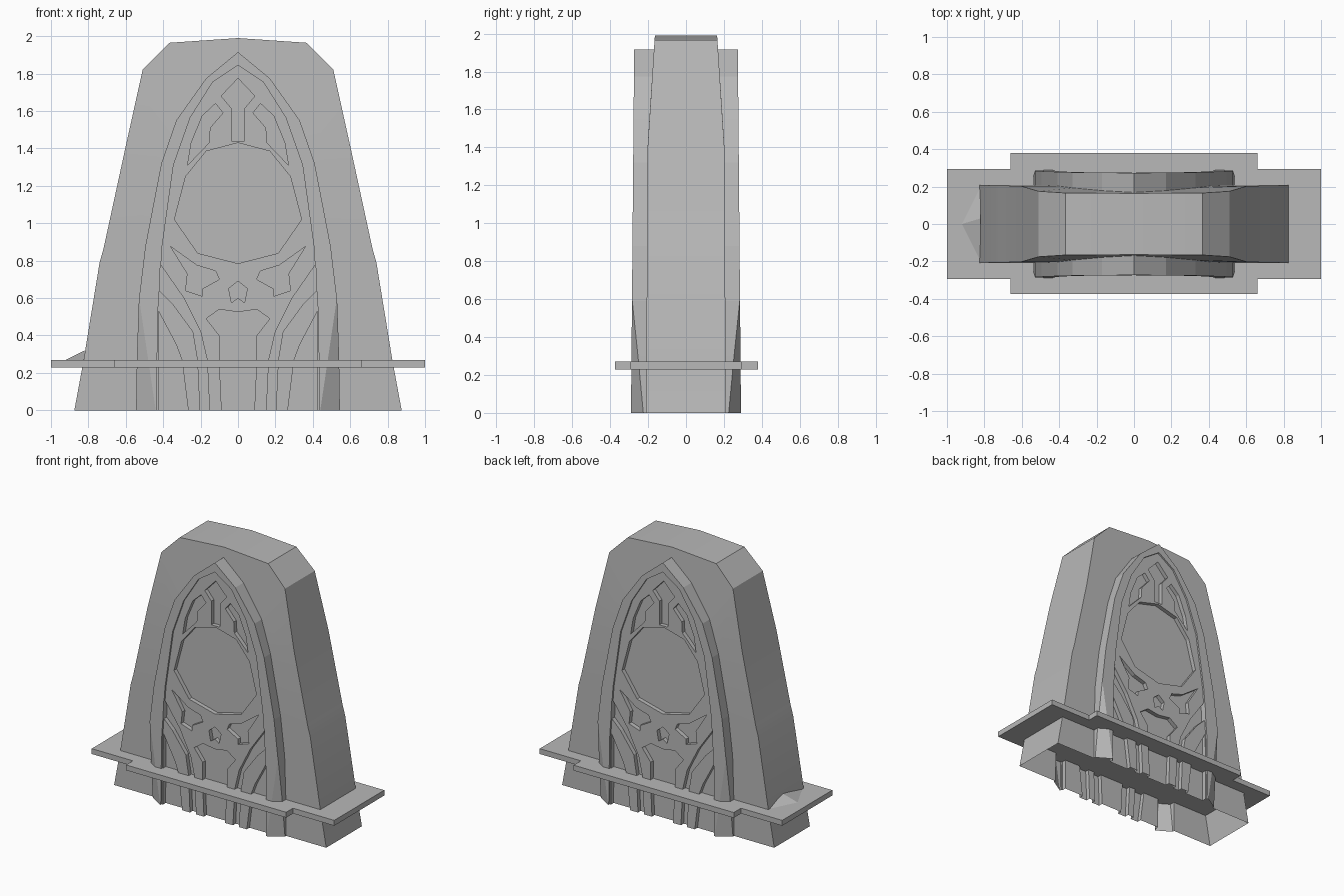
import bpy, bmesh, math
from mathutils import Vector

cube = bpy.data.objects.get("Cube")
if cube:
    bpy.data.objects.remove(cube, do_unlink=True)

stone = bpy.data.materials.new("grey stone")
stone.use_nodes = True
grey = (0.48, 0.48, 0.48, 1)
stone.diffuse_color = grey
stone.node_tree.nodes["Principled BSDF"].inputs["Base Color"].default_value = grey


def make_object(name, bm):
    bmesh.ops.recalc_face_normals(bm, faces=bm.faces)
    mesh = bpy.data.meshes.new(name)
    bm.to_mesh(mesh)
    bm.free()
    obj = bpy.data.objects.new(name, mesh)
    bpy.context.collection.objects.link(obj)
    mesh.materials.append(stone)
    return obj


def activate(obj):
    bpy.ops.object.select_all(action='DESELECT')
    obj.select_set(True)
    bpy.context.view_layer.objects.active = obj


def both_sides(half):
    """Close a half outline by mirroring it across x = 0."""
    return half + [(-x, z) for x, z in reversed(half) if x > 0]


def flip(points):
    return [(-x, z) for x, z in points]


def shell_depth(z):
    """Half thickness of the body: even, then thinning towards the top."""
    return .21 - .005 * min(z, 1.4) - .066 * max(0, z - 1.4)


def prism(name, points, y0, y1):
    """Extrude an x-z outline along y."""
    bm = bmesh.new()
    a = [bm.verts.new((x, y0, z)) for x, z in points]
    b = [bm.verts.new((x, y1, z)) for x, z in points]
    bm.faces.new(a)
    bm.faces.new(b)
    n = len(points)
    for i in range(n):
        j = (i + 1) % n
        bm.faces.new((a[i], a[j], b[j], b[i]))
    return make_object(name, bm)


# Half outlines, bottom to top
body_half = [(.875, 0), (.825, .27), (.74, .79), (.72, .86),
             (.605, 1.39), (.51, 1.82), (.365, 1.965), (0, 1.99)]
arch_half = [(.545, 0), (.54, .3), (.53, .59), (.495, .88),
             (.41, 1.32), (.33, 1.55), (.17, 1.775), (0, 1.915)]

# Tapered body shell: outer wall plus the faces around the arch, open below
bm = bmesh.new()


def ring(half, side):
    return [bm.verts.new((x, side * shell_depth(z), z))
            for x, z in both_sides(half)]


def bridge(a, b):
    for i in range(len(a) - 1):
        bm.faces.new((a[i], a[i + 1], b[i + 1], b[i]))


front_edge, back_edge = ring(body_half, -1), ring(body_half, 1)
bridge(front_edge, back_edge)
bridge(front_edge, ring(arch_half, -1))
bridge(back_edge, ring(arch_half, 1))
body = make_object("body_shell", bm)
activate(body)
bpy.ops.object.shade_smooth_by_angle(angle=math.radians(32))

# Pointed arch slab that carries the tracery
FACE, BACK, PANEL, DEEP = -.29, -.16, -.277, -.245
arch = prism("arch_tracery", both_sides(arch_half), FACE, BACK)

# Splayed corners at the foot of the arch
bm = bmesh.new()
bm.from_mesh(arch.data)
for side in (1, -1):
    inner = Vector((.44 * side, FACE, 0))
    upper = Vector((.529 * side, FACE, .6))
    outer = Vector((.545 * side, -.225, 0))
    normal = (upper - inner).cross(outer - inner)
    if normal.y > 0:
        normal.negate()
    cut = bmesh.ops.bisect_plane(bm, geom=bm.verts[:] + bm.edges[:] + bm.faces[:],
                                 plane_co=inner, plane_no=normal, clear_outer=True)
    edges = [e for e in cut["geom_cut"] if isinstance(e, bmesh.types.BMEdge)]
    bmesh.ops.holes_fill(bm, edges=edges)
bmesh.ops.recalc_face_normals(bm, faces=bm.faces)
bm.to_mesh(arch.data)
bm.free()


def carve(points, depth):
    cutter = prism("cutter", points, -.4, depth)
    cutter.hide_render = True
    mod = arch.modifiers.new("carve", 'BOOLEAN')
    mod.operation = 'DIFFERENCE'
    mod.solver = 'EXACT'
    mod.object = cutter
    activate(arch)
    bpy.ops.object.modifier_apply(modifier=mod.name)
    bpy.data.objects.remove(cutter, do_unlink=True)


# Inner panel, set slightly behind the arch band
carve(both_sides([(.435, -.05), (.43, .5), (.405, .88), (.345, 1.31),
                  (.255, 1.565), (.135, 1.755), (0, 1.845)]), PANEL)

# Central openings: round window, arrow slot, boss hole, foot niche
openings = [both_sides(h) for h in (
    [(0, .785), (.215, .84), (.34, 1.02), (.28, 1.25), (.17, 1.385), (0, 1.43)],
    [(.035, 1.44), (.035, 1.615), (.09, 1.68), (0, 1.775)],
    [(0, .6), (.035, .575), (.05, .65), (0, .69)],
    [(.085, -.05), (.1, .27), (.1, .4), (.17, .49), (.1, .54), (0, .525)],
)]
# Paired openings: upper spandrel, wing, long rib gap, corner gap
for half in (
    [(.12, 1.64), (.08, 1.59), (.15, 1.51), (.155, 1.43), (.27, 1.31),
     (.25, 1.43), (.19, 1.575)],
    [(.36, .875), (.22, .775), (.12, .745), (.1, .7), (.19, .65),
     (.19, .61), (.28, .64), (.27, .73)],
    [(.415, .78), (.29, .6), (.2, .42), (.165, .27), (.15, -.05),
     (.2, -.05), (.215, .27), (.24, .42), (.35, .57), (.42, .64)],
    [(.425, .53), (.33, .35), (.3, .27), (.26, -.05), (.425, -.05)],
):
    openings += [half, flip(half)]
for points in openings:
    carve(points, DEEP)

# Open the slab behind and below, fit it to the shell, then copy it to the back
bm = bmesh.new()
bm.from_mesh(arch.data)
hidden = [f for f in bm.faces
          if all(v.co.y > BACK - .001 for v in f.verts)
          or all(v.co.z < .001 for v in f.verts)]
bmesh.ops.delete(bm, geom=hidden, context='FACES')
for v in bm.verts:
    if v.co.y > BACK - .001:
        v.co.y = -shell_depth(v.co.z)
    else:
        v.co.y *= 1 - .03 * v.co.z
bm.to_mesh(arch.data)
bm.free()
mirror = arch.modifiers.new("back copy", 'MIRROR')
mirror.use_axis = (False, True, False)

# Cross-shaped ground plate
plate_half = [(.66, -.375), (.66, -.295), (1, -.295),
              (1, .295), (.66, .295), (.66, .38)]
bm = bmesh.new()
plan = plate_half + flip(plate_half[::-1])
base = bm.faces.new([bm.verts.new((x, y, .23)) for x, y in plan])
top = bmesh.ops.extrude_face_region(bm, geom=[base], use_keep_orig=True)["geom"]
for v in top:
    if isinstance(v, bmesh.types.BMVert):
        v.co.z = .27
make_object("ground_plate", bm)

# Small earth mound against the right foot
bm = bmesh.new()
tip, a, b, peak = (bm.verts.new(p) for p in (
    (-.92, 0, .27), (-.82, -.2, .27), (-.82, .2, .27), (-.82, .03, .32)))
for tri in ((tip, a, peak), (tip, peak, b), (a, b, peak), (tip, b, a)):
    bm.faces.new(tri)
make_object("earth_mound", bm)
